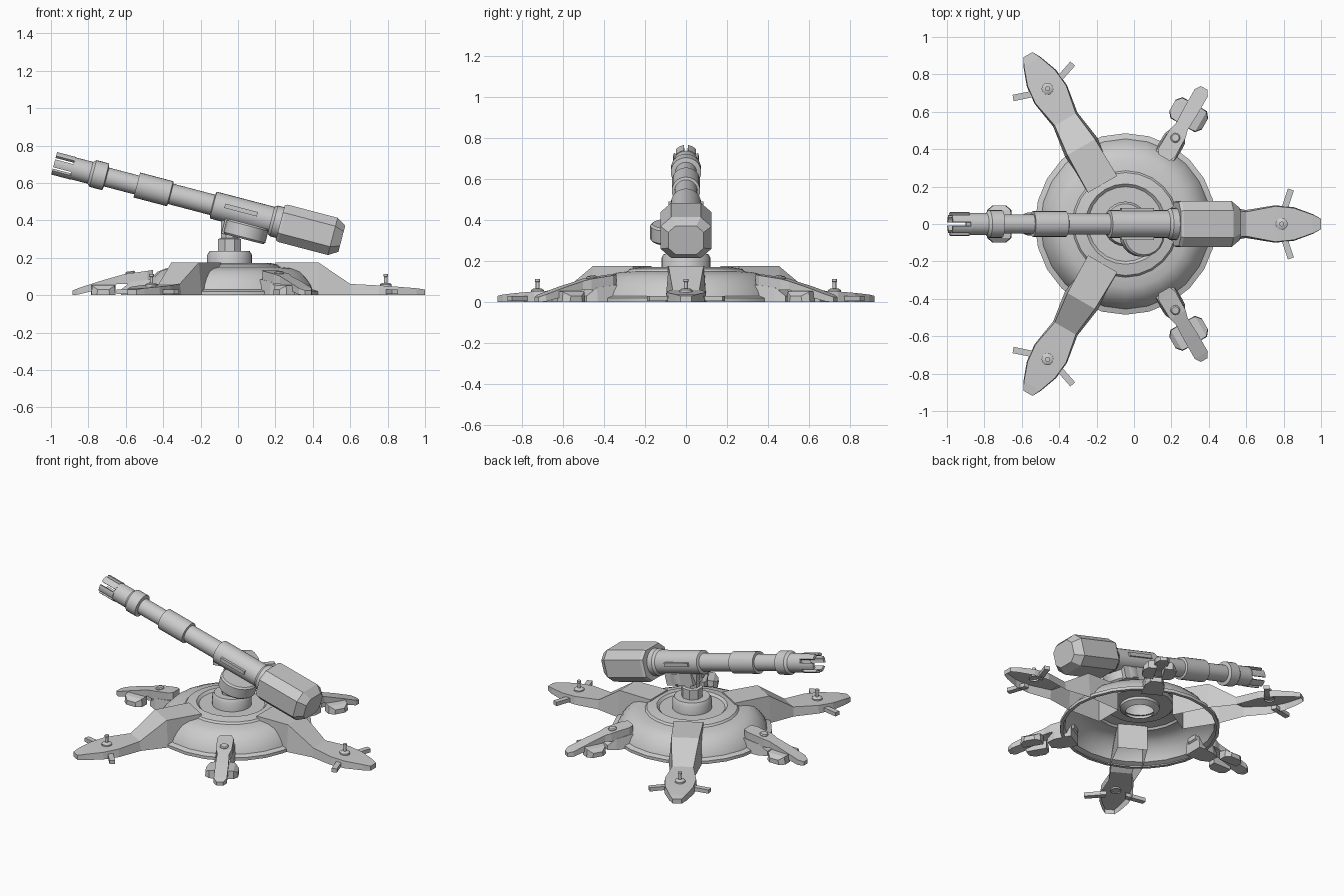
import bpy, bmesh
from math import radians, sin, cos, pi
from mathutils import Matrix, Vector

if "Cube" in bpy.data.objects:
    bpy.data.objects.remove(bpy.data.objects["Cube"])

T = Matrix.Translation
BASE = T((-0.045, 0, 0))


def finish(name, bm, mat, smooth=False):
    bmesh.ops.remove_doubles(bm, verts=bm.verts, dist=1e-5)
    bmesh.ops.recalc_face_normals(bm, faces=bm.faces)
    me = bpy.data.meshes.new(name)
    bm.to_mesh(me)
    bm.free()
    ob = bpy.data.objects.new(name, me)
    bpy.context.collection.objects.link(ob)
    ob.matrix_world = mat
    if smooth:
        bpy.ops.object.select_all(action='DESELECT')
        ob.select_set(True)
        bpy.context.view_layer.objects.active = ob
        bpy.ops.object.shade_smooth_by_angle(angle=radians(35))
    return ob


def lathe(name, pts, n, mat, smooth=True, start=0.0, sweep=2 * pi):
    """Turn (radius, height) points about local z; a partial sweep is a closed, capped section."""
    bm = bmesh.new()
    full = sweep > 6.28
    rings = []
    for i in range(n + 1):
        a = start + sweep * i / n
        rings.append([bm.verts.new((r * cos(a), r * sin(a), z)) for r, z in pts])
    m = len(pts)
    for a, b in zip(rings, rings[1:]):
        for j in range(m - 1 if full else m):
            k = (j + 1) % m
            bm.faces.new((a[j], a[k], b[k], b[j]))
    if not full:
        bm.faces.new(rings[0])
        bm.faces.new(rings[-1])
    bmesh.ops.dissolve_degenerate(bm, dist=1e-6, edges=bm.edges)
    return finish(name, bm, mat, smooth)


def loft(name, stations, mat, bottom=True):
    """Bridge rectangles given as (distance, half width, top z, bottom z, extra bottom width)."""
    bm = bmesh.new()
    rows = [[bm.verts.new(p) for p in ((x, -w - e, b), (x, -w, t), (x, w, t), (x, w + e, b))]
            for x, w, t, b, e in stations]
    for p, q in zip(rows, rows[1:]):
        for j in range(4 if bottom else 3):
            k = (j + 1) % 4
            bm.faces.new((p[j], p[k], q[k], q[j]))
    bm.faces.new(rows[0])
    bm.faces.new(rows[-1])
    return finish(name, bm, mat)


def prism(name, outline, z0, z1, mat):
    bm = bmesh.new()
    lo = [bm.verts.new((x, y, z0)) for x, y in outline]
    hi = [bm.verts.new((x, y, z1)) for x, y in outline]
    bm.faces.new(lo)
    bm.faces.new(hi)
    for i in range(len(lo)):
        k = (i + 1) % len(lo)
        bm.faces.new((lo[i], lo[k], hi[k], hi[i]))
    return finish(name, bm, mat)


def box(name, size, mat):
    bm = bmesh.new()
    bmesh.ops.create_cube(bm, size=1, matrix=Matrix.Diagonal((*size, 1)))
    return finish(name, bm, mat)


# domed base shell, open underneath
lathe("base_dome", [(0.465, 0), (0.485, 0), (0.485, 0.02), (0.455, 0.03), (0.445, 0.055),
                    (0.42, 0.09), (0.385, 0.125), (0.34, 0.143), (0.285, 0.15), (0.275, 0.162),
                    (0.215, 0.172), (0.20, 0.158), (0.11, 0.158)], 24, BASE)

# turntable and post
lathe("turntable", [(0.085, 0.12), (0.12, 0.14), (0.12, 0.215), (0.108, 0.235), (0.0, 0.235)], 24, BASE)
spin8 = BASE @ Matrix.Rotation(pi / 8, 4, 'Z')
lathe("post", [(0, 0.23), (0.066, 0.23), (0.066, 0.30), (0.05, 0.305), (0.05, 0.43), (0, 0.43)],
      8, spin8, smooth=False)

# three large legs with pins and side spikes
for i in range(3):
    m = BASE @ Matrix.Rotation(i * 2 * pi / 3, 4, 'Z')
    loft(f"large_leg_{i}", [(0.245, 0.09, 0.175, 0, 0), (0.475, 0.085, 0.175, 0, 0.015),
                            (0.645, 0.065, 0.06, 0, 0.01), (0.80, 0.095, 0.052, 0, 0.005),
                            (0.90, 0.085, 0.045, 0, 0.005), (1.0, 0.05, 0.037, 0, 0.003),
                            (1.045, 0.028, 0.03, 0, 0)], m, bottom=False)
    lathe(f"foot_pin_{i}", [(0.032, 0.04), (0.032, 0.058), (0.02, 0.066), (0.009, 0.066),
                            (0.009, 0.098), (0.013, 0.1), (0.013, 0.112), (0, 0.112)],
          12, m @ T((0.835, 0, 0)))
    for s in (-1, 1):
        prism(f"foot_spike_{i}", [(0.825, s * 0.06), (0.86, s * 0.06), (0.9, s * 0.178), (0.868, s * 0.19)],
              0.005, 0.03, m)

# three small legs with hinge discs and side pads
for i in range(3):
    m = BASE @ Matrix.Rotation(pi / 3 + i * 2 * pi / 3, 4, 'Z')
    loft(f"small_leg_{i}", [(0.41, 0.035, 0.135, 0.07, 0), (0.44, 0.05, 0.13, 0.05, 0),
                            (0.56, 0.048, 0.113, 0.06, 0), (0.60, 0.036, 0.102, 0.06, 0),
                            (0.70, 0.04, 0.073, 0.03, 0), (0.81, 0.04, 0.037, 0.003, 0),
                            (0.84, 0.02, 0.025, 0, 0)], m)
    loft(f"small_leg_heel_{i}", [(0.42, 0.055, 0.085, 0, 0.01), (0.53, 0.05, 0.07, 0, 0.01),
                                 (0.58, 0.035, 0.03, 0, 0)], m)
    tilt = m @ T((0.53, 0, 0.11)) @ Matrix.Rotation(radians(9), 4, 'Y')
    lathe(f"hinge_disc_{i}", [(0.026, -0.02), (0.026, 0.012), (0.02, 0.018), (0, 0.018)], 12, tilt)
    for s in (-1, 1):
        loft(f"small_leg_pad_{i}", [(0.025, 0.065, 0.055, 0, 0), (0.075, 0.06, 0.05, 0, 0.005),
                                    (0.1, 0.03, 0.03, 0, 0.005)],
             m @ T((0.675, 0, 0)) @ Matrix.Rotation(s * pi / 2, 4, 'Z'))

# gun: local z runs from muzzle tip to breech, local -x is up
GUN = T((-0.983, 0, 0.705)) @ Matrix.Rotation(radians(104.7), 4, 'Y')
lathe("barrel", [(0, 0.17), (0.044, 0.17), (0.044, 0.1), (0.06, 0.1), (0.06, 0.2), (0.074, 0.215),
                 (0.074, 0.285), (0.052, 0.29), (0.052, 0.457), (0.069, 0.457), (0.069, 0.64),
                 (0.056, 0.645), (0.056, 0.875), (0.074, 0.88), (0.074, 1.2), (0.085, 1.215),
                 (0.085, 1.27), (0, 1.27)], 24, GUN)
for i in range(6):
    lathe(f"muzzle_prong_{i}", [(0.046, 0), (0.063, 0), (0.063, 0.105), (0.046, 0.105)], 4, GUN,
          start=radians(60 * i + 10), sweep=radians(40))

# faceted breech block with a chamfered end
bm = bmesh.new()
octagon = [(0.1, 0.07), (0.055, 0.12), (-0.055, 0.12), (-0.1, 0.07)]
octagon += [(-x, -y) for x, y in octagon]
rows = [[bm.verts.new((x * s, y * s, u)) for x, y in octagon]
        for u, s in ((1.25, 0.97), (1.265, 1.03), (1.54, 1.03), (1.59, 0.72))]
for a, b in zip(rows, rows[1:]):
    for j in range(8):
        k = (j + 1) % 8
        bm.faces.new((a[j], a[k], b[k], b[j]))
bm.faces.new(rows[0])
bm.faces.new(rows[-1])
finish("breech", bm, GUN)

# side rails and the tilted cradle drum under the barrel
for s in (-1, 1):
    box("side_rail", (0.024, 0.03, 0.18), GUN @ T((-0.012, s * 0.07, 1.03)))
DRUM = GUN @ T((0, -0.06, 1.085)) @ Matrix.Rotation(pi / 2, 4, 'Y')
lathe("cradle_drum", [(0, 0.05), (0.105, 0.05), (0.115, 0.06), (0.115, 0.125), (0.105, 0.135), (0, 0.135)],
      20, DRUM)
box("cradle_block", (0.1, 0.1, 0.2), GUN @ T((0.085, 0, 1.06)))
